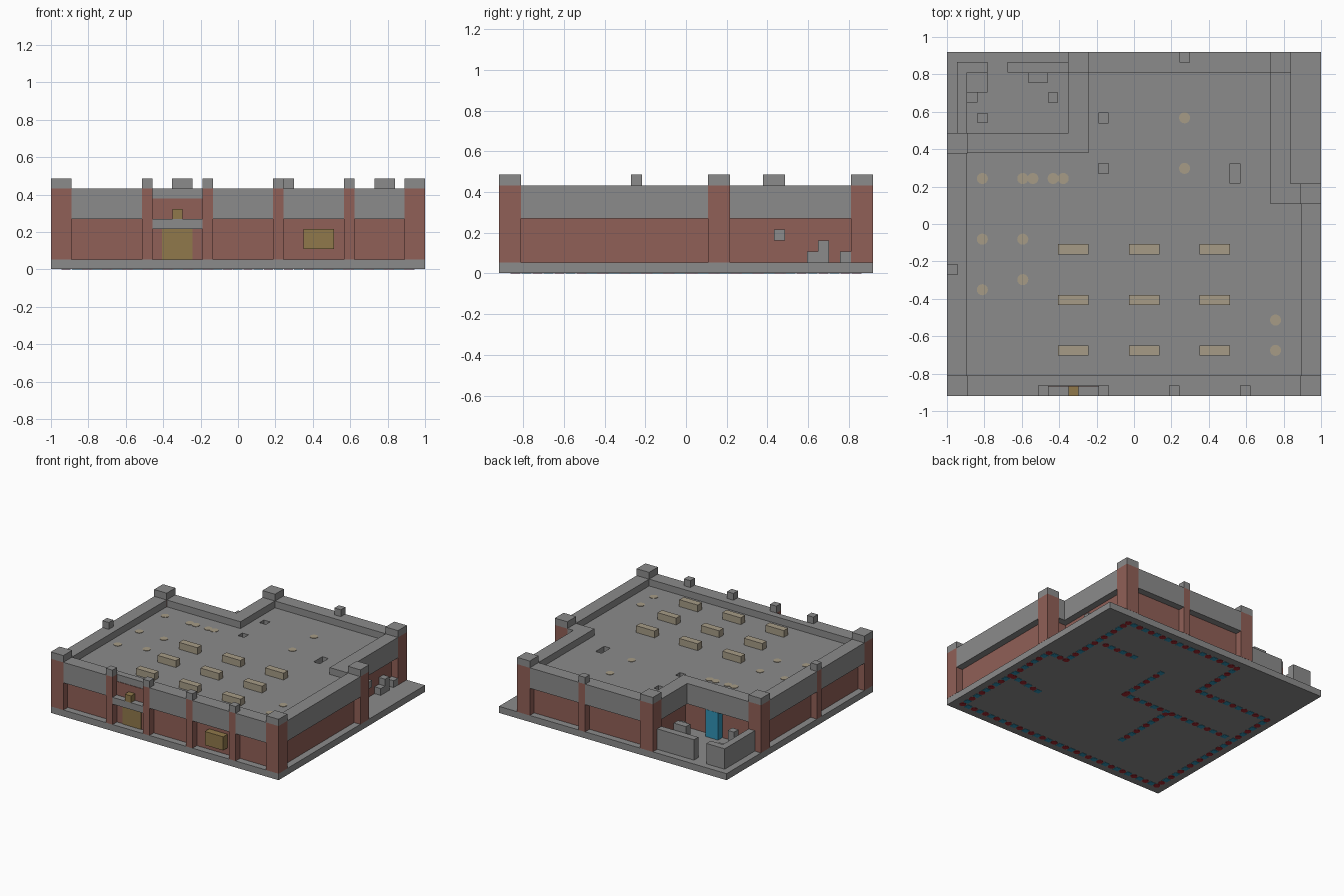
import bpy
import bmesh
from math import dist
from mathutils import Matrix, Vector

if "Cube" in bpy.data.objects:
    bpy.data.objects.remove(bpy.data.objects["Cube"], do_unlink=True)

# The building sits on a grid of 37 x 34 x 9 cells
U = 2 / 37


def pos(x, y, z):
    return Vector(((x - 18.5) * U, (y - 17) * U, z * U))


def material(name, *rgb):
    m = bpy.data.materials.new(name)
    m.use_nodes = True
    m.diffuse_color = (*rgb, 1)
    m.node_tree.nodes["Principled BSDF"].inputs["Base Color"].default_value = (*rgb, 1)
    return m


GREY = material("concrete grey", .26, .26, .26)
BRICK = material("brick red", .28, .115, .095)
GOLD = material("ochre", .28, .19, .07)
TAN = material("tan", .38, .33, .24)
BLUE = material("blue", .03, .29, .46)
RED = material("dark red", .36, .02, .03)


def finish(name, bm, mat):
    bmesh.ops.recalc_face_normals(bm, faces=bm.faces)
    me = bpy.data.meshes.new(name)
    bm.to_mesh(me)
    bm.free()
    me.materials.append(mat)
    ob = bpy.data.objects.new(name, me)
    bpy.context.collection.objects.link(ob)
    return ob


def add_box(bm, x0, x1, y0, y1, z0, z1):
    a, b = pos(x0, y0, z0), pos(x1, y1, z1)
    mat = Matrix.Translation((a + b) / 2) @ Matrix.Diagonal((*(b - a), 1))
    bmesh.ops.create_cube(bm, size=1, matrix=mat)


def add_disc(bm, x, y, z, h, r):
    mat = Matrix.Translation(pos(x, y, z + h / 2))
    bmesh.ops.create_cone(bm, cap_ends=True, segments=16, radius1=r * U,
                          radius2=r * U, depth=h * U, matrix=mat)


def boxes(name, mat, *items):
    bm = bmesh.new()
    for item in items:
        add_box(bm, *item)
    return finish(name, bm, mat)


def prism(name, mat, points, z0, z1):
    bm = bmesh.new()
    face = bm.faces.new([bm.verts.new(pos(x, y, z0)) for x, y in points])
    top = bmesh.ops.extrude_face_region(bm, geom=[face])["geom"]
    bmesh.ops.translate(bm, vec=(0, 0, (z1 - z0) * U),
                        verts=[v for v in top if isinstance(v, bmesh.types.BMVert)])
    return finish(name, bm, mat)


def cut(target, cutter):
    mod = target.modifiers.new("cut", "BOOLEAN")
    mod.operation = "DIFFERENCE"
    mod.solver = "EXACT"
    mod.object = cutter
    bpy.context.view_layer.objects.active = target
    bpy.ops.object.modifier_apply(modifier=mod.name)
    bpy.data.objects.remove(cutter, do_unlink=True)


def outline(d):
    """Footprint with two missing back corners, inset by d cells."""
    return [(d, d), (37 - d, d), (37 - d, 21 - d), (34 - d, 21 - d),
            (34 - d, 34 - d), (12 + d, 34 - d), (12 + d, 26 - d), (d, 26 - d)]


# Ground slab and recessed brick walls
boxes("ground_slab", GREY, (0, 37, 0, 34, .04, 1))
prism("brick_walls", BRICK, outline(1), 1, 5)

# Roof with overhanging parapet, entrance recess and roof hatches
roof = prism("roof_and_parapet", GREY, outline(0), 5, 8)
cut(roof, prism("roof_cutter", GREY, outline(2), 7, 9))
cut(roof, boxes("entrance_cutter", GREY, (10, 15, -1, 1, 4, 9)))
cut(roof, boxes("hatch_cutter", GREY, (15, 16, 27, 28, 6, 8),
                (15, 16, 22, 23, 6, 8), (28, 29, 21, 23, 6, 8)))

# Brick pillars with concrete caps: wide ones at corners, slim ones between
pillars = [(x, y, 2) for x, y in
           ((0, 0), (35, 0), (35, 19), (32, 32), (12, 32), (0, 24))]
pillars += [(x, 0, 1) for x in (9, 15, 22, 29)] + [(0, 12, 1), (23, 33, 1)]
g = .02
for x, y, w in pillars:
    area = (x - g, x + w + g, y - g, y + w + g)
    boxes("pillar", BRICK, (*area, 1, 8))
    boxes("pillar_cap", GREY, (*area, 8, 9))

# Front entrance
boxes("entrance_door", GOLD, (11, 14, .9, 1, 1, 4))
boxes("entrance_awning", GREY, (10, 15, 0, 1.2, 4, 5))
boxes("entrance_brick_panel", BRICK, (10, 15, .93, 1, 5, 7))
boxes("entrance_lamp", GOLD, (12, 13, 0, 1, 5, 6))
boxes("front_wall_unit", GOLD, (25, 28, 0, 1, 2, 4))

# Service yard at the back corner
boxes("yard_side_wall", GREY, (1, 2, 26, 33, 1, 4), (2, 4, 32, 33, 1, 4))
boxes("yard_back_wall", GREY, (6, 12, 32, 33, 1, 4))
boxes("yard_crates", GREY, (2, 4, 30, 32, 1, 3), (2, 3, 29, 30, 1, 2),
      (3, 4, 27, 28, 1, 4), (10, 11, 29, 30, 1, 4), (8, 10, 31, 32, 1, 5))
boxes("yard_blue_door", BLUE, (7, 9, 25, 26, 1, 4.98))

# Small units against the other back corner wall
boxes("side_wall_units", GREY, (33, 34, 25, 26, 3, 4), (33, 34, 28, 30, 1, 2),
      (33, 34, 29, 30, 2, 3), (33, 34, 31, 32, 1, 2))

# Roof ventilation units in a three by three grid
for x in (11, 18, 25):
    for y in (4, 9, 14):
        boxes("roof_vent", TAN, (x, x + 3, y, y + 1, 7, 8))

# Round roof lights
bm = bmesh.new()
for x, y in ((3, 21), (7, 21), (8, 21), (10, 21), (11, 21), (3, 15), (7, 15),
             (3, 10), (7, 11), (23, 27), (23, 22), (32, 7), (32, 4)):
    add_disc(bm, x + .5, y + .5, 7, .06, .55)
finish("roof_lights", bm, TAN)

# Underside marks along the walls: red studs alternating with blue plates
ring = outline(1.5)
lines = list(zip(ring, ring[1:] + ring[:1]))
lines += [((20.5, 18), (20.5, 26)), ((20.5, 17.5), (2, 17.5)),
          ((13, 17), (13, 7)), ((35, 11.5), (29, 10.5)), ((31, 26), (25, 26))]
studs, plates = bmesh.new(), bmesh.new()
for p, q in lines:
    count = round(dist(p, q))
    for i in range(count):
        x, y = Vector(p).lerp(Vector(q), i / count)
        if i % 2:
            add_box(plates, x - .4, x + .4, y - .4, y + .4, 0, .06)
        else:
            add_disc(studs, x, y, 0, .06, .45)
finish("underside_studs", studs, RED)
finish("underside_plates", plates, BLUE)
